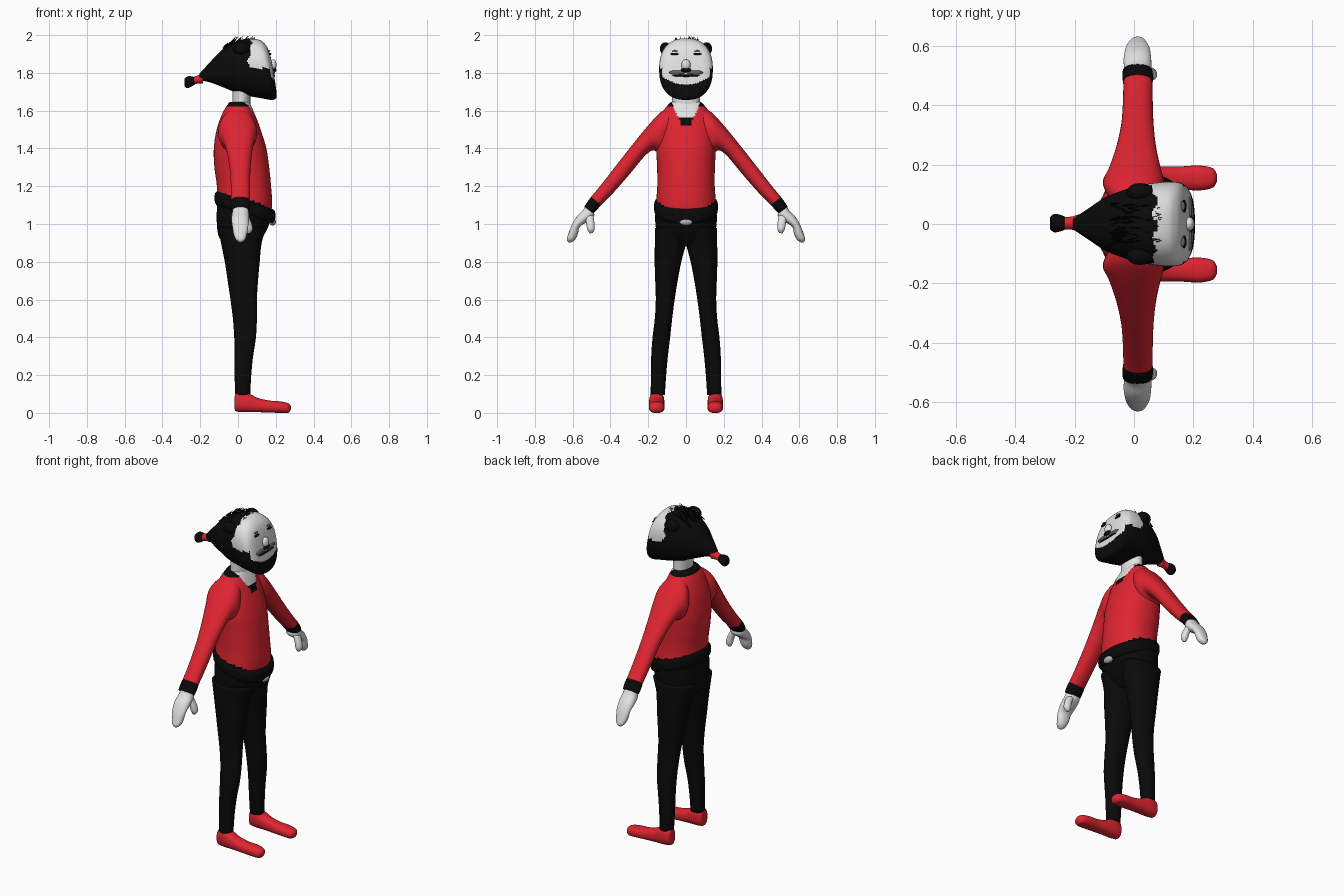
import bpy, bmesh, math, random
from mathutils import Vector as V

random.seed(4)


def material(name, r, g, b):
    m = bpy.data.materials.new(name)
    m.diffuse_color = (r, g, b, 1)
    return m


RED = material("red cloth", 0.74, 0.018, 0.03)
BLACK = material("black", 0.003, 0.003, 0.003)
SKIN = material("pale skin", 0.76, 0.76, 0.76)
GREY = material("mid grey", 0.12, 0.12, 0.12)
BUCKLE = material("light grey", 0.5, 0.5, 0.5)


def finish(name, bm, mats, rule=None, mirror=False):
    bmesh.ops.recalc_face_normals(bm, faces=bm.faces)
    for f in bm.faces:
        f.smooth = True
        if rule:
            f.material_index = rule(f.calc_center_median())
    me = bpy.data.meshes.new(name)
    bm.to_mesh(me)
    bm.free()
    ob = bpy.data.objects.new(name, me)
    bpy.context.collection.objects.link(ob)
    for m in mats:
        me.materials.append(m)
    if mirror:
        mod = ob.modifiers.new("mirror", 'MIRROR')
        mod.use_axis = (False, True, False)
    return ob


def loft(name, rings, mats, rule=None, mirror=False, n=2.2, seg=32, steps=4):
    """Skin a smooth surface through rings of (centre, half axis u, half axis v)."""
    rows = []
    for i in range(len(rings) - 1):
        a, b, c, d = (rings[min(max(k, 0), len(rings) - 1)] for k in range(i - 1, i + 3))
        for s in range(steps):
            t = s / steps
            rows.append([0.5 * (2 * q + (r - p) * t + (2 * p - 5 * q + 4 * r - w) * t * t
                                + (3 * q - p - 3 * r + w) * t ** 3)
                         for p, q, r, w in zip(a, b, c, d)])
    rows.append(rings[-1])
    bm = bmesh.new()
    sp = lambda x: math.copysign(abs(x) ** (2 / n), x)
    loops = []
    for c, u, v in rows:
        angs = [2 * math.pi * k / seg for k in range(seg)]
        loops.append([bm.verts.new(c + u * sp(math.cos(a)) + v * sp(math.sin(a))) for a in angs])
    for p, q in zip(loops, loops[1:]):
        for k in range(seg):
            j = (k + 1) % seg
            bm.faces.new((p[k], p[j], q[j], q[k]))
    bm.faces.new(loops[0])
    bm.faces.new(loops[-1])
    return finish(name, bm, mats, rule, mirror)


def flat(z, x0, x1, y0, y1):
    """Horizontal ring from its extents."""
    return (V(((x0 + x1) / 2, (y0 + y1) / 2, z)), V(((x1 - x0) / 2, 0, 0)), V((0, (y1 - y0) / 2, 0)))


def limb(yt, zt, yb, zb, x0, x1):
    """Arm ring from its upper edge, lower edge and depth."""
    return (V(((x0 + x1) / 2, (yt + yb) / 2, (zt + zb) / 2)), V(((x1 - x0) / 2, 0, 0)),
            V((0, (yt - yb) / 2, (zt - zb) / 2)))


def blob(name, loc, size, mat, mirror=False):
    bm = bmesh.new()
    bmesh.ops.create_uvsphere(bm, u_segments=16, v_segments=10, radius=1)
    for v in bm.verts:
        v.co = V(loc) + V(a * b for a, b in zip(v.co, size))
    return finish(name, bm, [mat], None, mirror)


# Body: shirt, hips and open collar, split by colour
def body_rule(p):
    x, y, z = p
    if z < 1.14 - 0.25 * x - (0.3 * max(0, 0.15 - abs(y)) if x > 0 else 0):
        return 1
    if x > 0.02 and z > 1.52 and abs(y) < 0.034 + max(0, z - 1.55) * 0.45:
        return 2 if z > 1.56 else 1
    return 1 if z > 1.622 else 0


body = [(.88, -.06, .09, .06), (.93, -.1, .13, .14), (1.0, -.112, .165, .162),
        (1.1, -.112, .18, .16), (1.2, -.112, .175, .152), (1.3, -.125, .165, .153),
        (1.4, -.128, .15, .157), (1.5, -.113, .12, .15), (1.58, -.085, .09, .13),
        (1.625, -.06, .07, .1), (1.645, -.045, .06, .08)]
loft("body", [flat(z, a, b, -h, h) for z, a, b, h in body], [RED, BLACK, SKIN], body_rule,
     seg=72, steps=8)
loft("neck", [flat(z, -.03, .065, -.073, .073) for z in (1.6, 1.66, 1.74)], [SKIN], n=2)

# Tilted belt and buckle
loft("belt", [(V((.037, 0, 1.09 + dz)), V((.155 * s, 0, -.047)), V((0, .163 * s, 0)))
              for dz, s in ((-.04, .96), (-.02, 1.03), (.02, 1.03), (.035, .96))], [BLACK], seg=48)
blob("belt_buckle", (.183, 0, 1.012), (.018, .036, .02), BUCKLE)

# Trouser legs and shoes
legs = [(.98, -.105, .15, .0, .163), (.9, -.09, .125, .0, .165), (.8, -.07, .115, .025, .166),
        (.7, -.055, .106, .044, .163), (.6, -.04, .1, .06, .16), (.5, -.027, .1, .073, .165),
        (.4, -.02, .095, .084, .177), (.3, -.018, .08, .096, .184), (.2, -.018, .07, .105, .185),
        (.095, -.015, .065, .112, .188)]
loft("trouser_leg", [flat(*r) for r in legs], [BLACK], mirror=True)
shoe = [(-.018, .02, .08, .02), (-.01, .008, .107, .034), (.03, .004, .112, .04),
        (.065, .004, .1, .04), (.1, .004, .081, .039), (.16, .002, .066, .039),
        (.22, 0, .061, .042), (.265, 0, .052, .033), (.28, .02, .036, .01)]
loft("shoe", [(V((x, .155, (a + b) / 2)), V((0, h, 0)), V((0, 0, (b - a) / 2)))
              for x, a, b, h in shoe], [RED], mirror=True, n=2.4)

# Sleeves, cuffs, hands and thumbs
sleeve = [(.06, 1.63, .07, 1.38, -.07, .075), (.13, 1.595, .14, 1.375, -.105, .1),
          (.2, 1.522, .175, 1.39, -.085, .09), (.29, 1.412, .22, 1.358, -.06, .075),
          (.37, 1.31, .3, 1.262, -.043, .066), (.45, 1.207, .385, 1.165, -.037, .063),
          (.507, 1.138, .456, 1.094, -.036, .062)]
loft("sleeve", [limb(*r) for r in sleeve], [RED], mirror=True)
cuff = [(.503, 1.143, .451, 1.099, -.037, .063), (.52, 1.12, .47, 1.077, -.039, .065),
        (.538, 1.092, .49, 1.056, -.038, .062)]
loft("cuff", [limb(*r) for r in cuff], [BLACK], mirror=True)
hand = [(.53, 1.1, .49, 1.068, -.025, .052), (.55, 1.068, .487, 1.04, -.032, .058),
        (.582, 1.035, .525, 1.01, -.035, .058), (.607, .99, .562, .985, -.03, .054),
        (.622, .95, .573, .945, -.024, .048), (.631, .918, .587, .918, -.012, .038),
        (.622, .903, .606, .903, .005, .02)]
loft("hand", [limb(*r) for r in hand], [SKIN], mirror=True)
thumb = [(.535, 1.045, .49, 1.045, .015, .055), (.528, 1.0, .485, 1.005, .033, .073),
         (.522, .97, .484, .972, .04, .078), (.51, .95, .494, .952, .05, .065)]
loft("thumb", [limb(*r) for r in thumb], [SKIN], mirror=True, seg=20)


# Head: hair and beard black, face pale
def head_rule(p):
    x, y, z = p
    hairline = .065 + .01 * math.sin(70 * y + 2) + .008 * math.sin(90 * z)
    if x > hairline and z > 1.825:
        return 1
    return 1 if x > .13 and abs(y) < .125 and z > 1.738 + 2.6 * y * y else 0


head = [(-.205, .018, 1.762, 1.795, 0), (-.15, .055, 1.75, 1.855, 0), (-.1, .088, 1.732, 1.908, 0),
        (-.05, .109, 1.712, 1.947, 0), (0, .125, 1.69, 1.97, 0), (.06, .137, 1.677, 1.983, 0),
        (.12, .142, 1.665, 1.975, .05), (.16, .136, 1.657, 1.957, .14),
        (.181, .108, 1.672, 1.93, .18), (.187, .06, 1.73, 1.88, .17), (.188, .005, 1.8, 1.81, .17)]
loft("head", [(V((x, 0, (a + b) / 2)), V((0, h, 0)), V((-t * (b - a) / 2, 0, (b - a) / 2)))
              for x, h, a, b, t in head], [BLACK, SKIN], head_rule, n=2.4, seg=96, steps=9)

# Face details
blob("nose", (.186, 0, 1.842), (.018, .024, .03), SKIN)
blob("nostrils", (.193, 0, 1.815), (.01, .028, .012), BLACK)
blob("moustache", (.186, .045, 1.802), (.01, .045, .012), GREY, True)
blob("mouth", (.19, 0, 1.785), (.007, .075, .006), BLACK)
blob("eye", (.169, .06, 1.9), (.008, .022, .006), BLACK, True)
blob("eyebrow", (.164, .06, 1.916), (.008, .016, .004), GREY, True)

# Side tufts, ponytail and loose strands of hair
blob("side_tuft", (.02, .108, 1.928), (.045, .03, .034), BLACK, True)
tail = lambda rows: [(V((x, .003, z)), V((0, r, 0)), V((0, 0, r))) for x, z, r in rows]
loft("hair_band", tail([(-.185, 1.773, .03), (-.21, 1.766, .022), (-.236, 1.758, .021)]), [RED], n=2)
loft("ponytail", tail([(-.23, 1.758, .02), (-.245, 1.755, .027), (-.268, 1.75, .031),
                       (-.283, 1.748, .02)]), [BLACK], n=2)
bm = bmesh.new()
for i in range(60):
    x, y = random.uniform(-.08, .06), random.uniform(-.075, .075)
    root = V((x, y, 1.968 - 3.2 * max(0, .02 - x) ** 2 - 2.5 * y * y))
    tip = root + V((random.uniform(.02, .045), random.uniform(-.01, .01), random.uniform(.015, .04)))
    tip.z = min(tip.z, 2.0)
    base = [bm.verts.new(root + V(d)) for d in ((-.006, 0, 0), (.003, .004, 0), (.003, -.004, 0))]
    top = bm.verts.new(tip)
    bm.faces.new(base)
    for k in range(3):
        bm.faces.new((base[k], base[(k + 1) % 3], top))
finish("hair_strands", bm, [BLACK])
